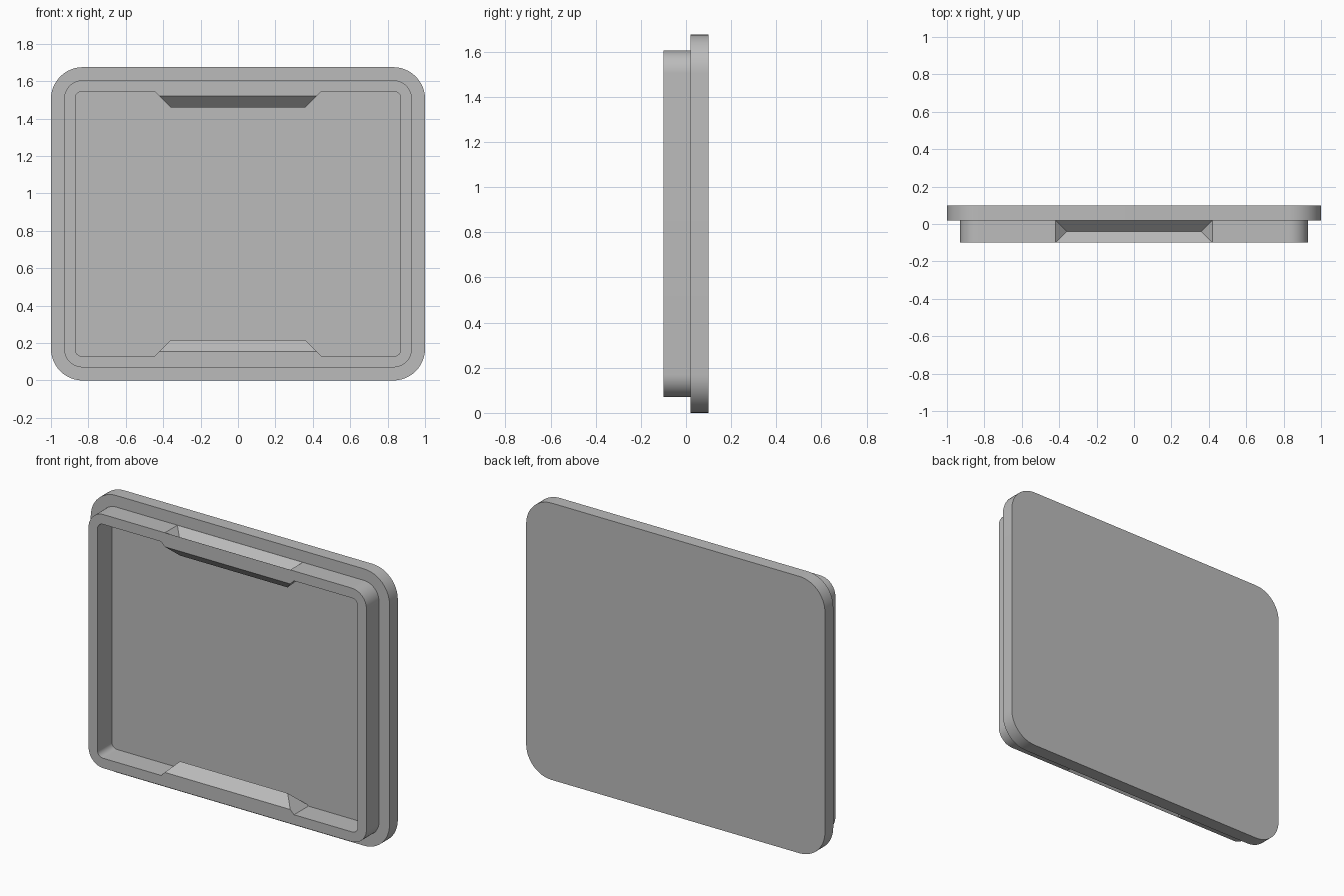
import bpy, bmesh, math

cube = bpy.data.objects.get("Cube")
if cube:
    bpy.data.objects.remove(cube, do_unlink=True)

HALF_H = 0.8375      # half the lid height, also its centre height
RIDGE_Y = -0.04      # depth of the grip groove line
GRIP_HALF = 0.36     # half length of the groove line

grey = bpy.data.materials.new("plain grey")
grey.use_nodes = True
colour = (0.5, 0.5, 0.5, 1)
grey.diffuse_color = colour
grey.node_tree.nodes["Principled BSDF"].inputs["Base Color"].default_value = colour


def make_object(name, bm):
    bmesh.ops.recalc_face_normals(bm, faces=bm.faces)
    mesh = bpy.data.meshes.new(name)
    bm.to_mesh(mesh)
    bm.free()
    mesh.materials.append(grey)
    obj = bpy.data.objects.new(name, mesh)
    bpy.context.collection.objects.link(obj)
    return obj


def rounded_slab(name, inset, radius, y0, y1, steps=12):
    """Rounded rectangle, inset from the lid outline, extruded along y."""
    bm = bmesh.new()
    cx, cz = 1 - inset - radius, HALF_H - inset - radius
    ring = []
    for quarter, (sx, sz) in enumerate([(1, 1), (-1, 1), (-1, -1), (1, -1)]):
        for i in range(steps + 1):
            a = (quarter + i / steps) * math.pi / 2
            ring.append(bm.verts.new((sx * cx + radius * math.cos(a), y0,
                                      HALF_H + sz * cz + radius * math.sin(a))))
    face = bm.faces.new(ring)
    out = bmesh.ops.extrude_face_region(bm, geom=[face])
    moved = [v for v in out["geom"] if isinstance(v, bmesh.types.BMVert)]
    bmesh.ops.translate(bm, verts=moved, vec=(0, y1 - y0, 0))
    return make_object(name, bm)


def hipped_wedge(name, side, ridge, size):
    """Hipped wedge with its ridge toward the lid centre, sloping at 45 degrees."""
    bm = bmesh.new()
    for sx in (-1, 1):
        bm.verts.new((sx * GRIP_HALF, RIDGE_Y, HALF_H + side * ridge))
        for sy in (-1, 1):
            bm.verts.new((sx * (GRIP_HALF + size), RIDGE_Y + sy * size,
                          HALF_H + side * (ridge + size)))
    bmesh.ops.convex_hull(bm, input=list(bm.verts))
    bmesh.ops.dissolve_limit(bm, angle_limit=0.01, verts=list(bm.verts), edges=list(bm.edges))
    return make_object(name, bm)


def combine(target, tool, operation):
    mod = target.modifiers.new("combine", "BOOLEAN")
    mod.object, mod.operation, mod.solver = tool, operation, "EXACT"
    bpy.context.view_layer.objects.active = target
    bpy.ops.object.modifier_apply(modifier=mod.name)
    bpy.data.objects.remove(tool, do_unlink=True)


# Back plate, stepped rim and hollow
lid = rounded_slab("lid", 0, 0.17, 0.02, 0.1)
rim = rounded_slab("rim", 0.07, 0.1, -0.1, 0.06)
hollow = rounded_slab("hollow", 0.13, 0.035, -0.15, 0.037)

# Grip grooves outside the rim, with matching bulges inside the hollow
for side in (1, -1):
    combine(rim, hipped_wedge("grip_groove", side, 0.708, 0.08), "DIFFERENCE")
    combine(hollow, hipped_wedge("grip_bulge", side, 0.6225, 0.12), "DIFFERENCE")

combine(lid, rim, "UNION")
combine(lid, hollow, "DIFFERENCE")

# Smooth the rounded corners, keep the edges crisp
bpy.ops.object.select_all(action="DESELECT")
lid.select_set(True)
bpy.context.view_layer.objects.active = lid
bpy.ops.object.shade_smooth_by_angle(angle=math.radians(30))
